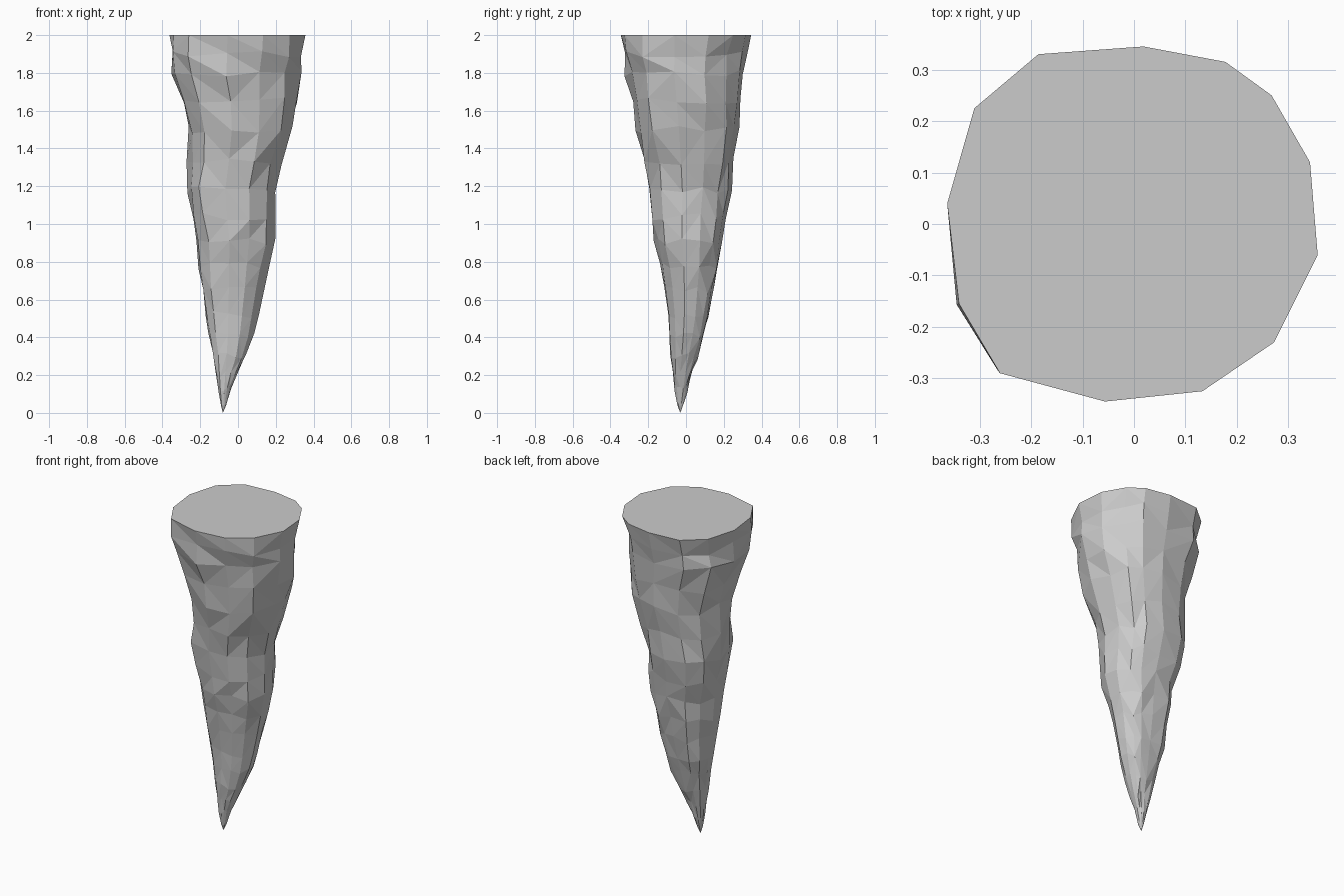
import bpy, bmesh, random

if "Cube" in bpy.data.objects:
    bpy.data.objects.remove(bpy.data.objects["Cube"])

random.seed(4)

# Flat top outline, counter-clockwise
outline = [(.36, -.06), (.345, .12), (.27, .25), (.18, .315), (.02, .345),
           (-.185, .33), (-.31, .225), (-.363, .04), (-.34, -.155),
           (-.26, -.29), (-.055, -.345), (.135, -.325), (.275, -.23)]

# Silhouette: height, left x, right x, front y, back y
profile = [(2.0, -.363, .36, -.345, .345), (1.9, -.363, .352, -.335, .32),
           (1.8, -.36, .343, -.322, .305), (1.65, -.305, .318, -.295, .298),
           (1.5, -.27, .29, -.265, .285), (1.33, -.265, .245, -.232, .262),
           (1.18, -.273, .21, -.202, .237), (1.04, -.25, .202, -.185, .21),
           (.91, -.222, .197, -.17, .19), (.78, -.208, .17, -.142, .172),
           (.65, -.19, .142, -.12, .15), (.52, -.173, .112, -.1, .122),
           (.41, -.157, .085, -.09, .097), (.3, -.135, .045, -.083, .063),
           (.2, -.115, .0, -.073, .03), (.12, -.102, -.035, -.062, .008),
           (.04, -.09, -.062, -.045, -.015)]

bm = bmesh.new()
rings = []
for i, (z, x0, x1, y0, y1) in enumerate(profile):
    cx, cy, ring = (x0 + x1) / 2, (y0 + y1) / 2, []
    for x, y in outline:
        # Chipped rock: small random dents below the flat top
        k = 1 if i == 0 else random.uniform(.93, 1.03)
        dz = 0 if i in (0, len(profile) - 1) else random.uniform(-.02, .02)
        ring.append(bm.verts.new((cx + k * x / .363 * (x1 - x0) / 2,
                                  cy + k * y / .345 * (y1 - y0) / 2, z + dz)))
    rings.append(ring)

# Top cap, faceted sides and pointed tip
bm.faces.new(rings[0])
n = len(outline)
for a, b in zip(rings, rings[1:]):
    for j in range(n):
        k = (j + 1) % n
        if random.random() < .5:
            bm.faces.new((a[j], b[j], a[k]))
            bm.faces.new((a[k], b[j], b[k]))
        else:
            bm.faces.new((a[j], b[j], b[k]))
            bm.faces.new((a[j], b[k], a[k]))
tip = bm.verts.new((-.08, -.03, 0))
for j in range(n):
    bm.faces.new((rings[-1][j], tip, rings[-1][(j + 1) % n]))
bmesh.ops.recalc_face_normals(bm, faces=bm.faces)

mesh = bpy.data.meshes.new("stalactite")
bm.to_mesh(mesh)
bm.free()
bpy.context.collection.objects.link(bpy.data.objects.new("stalactite", mesh))
